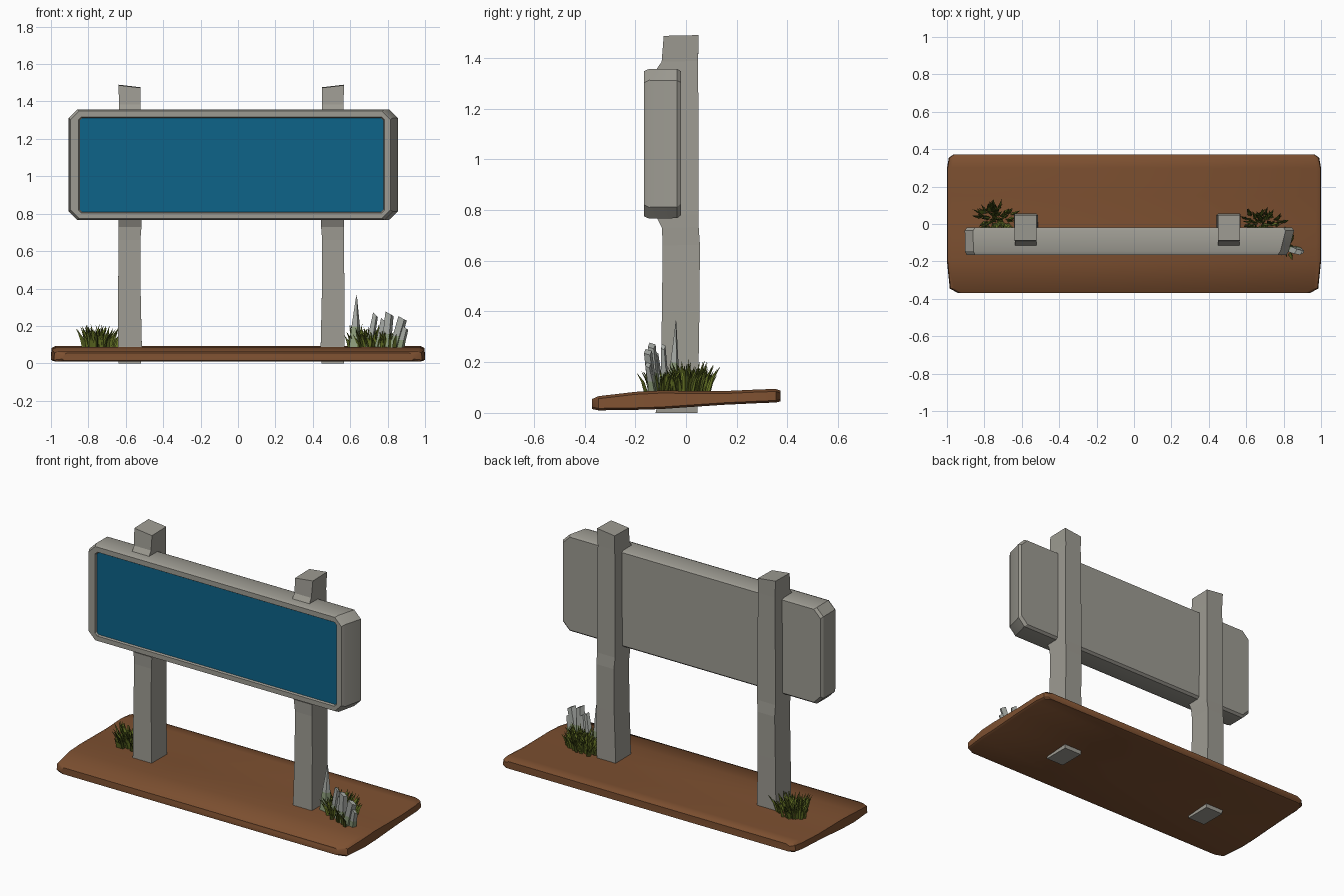
import bpy, bmesh, math, random
from mathutils import Vector

if "Cube" in bpy.data.objects:
    bpy.data.objects.remove(bpy.data.objects["Cube"])

random.seed(4)


def mat(name, rgb):
    m = bpy.data.materials.new(name)
    m.diffuse_color = (*rgb, 1)
    m.use_nodes = True
    m.node_tree.nodes["Principled BSDF"].inputs["Base Color"].default_value = m.diffuse_color
    return m


GREY = mat("stone_grey", (0.34, 0.33, 0.29))
BLUE = mat("panel_blue", (0.004, 0.125, 0.25))
BROWN = mat("earth_brown", (0.205, 0.08, 0.03))
GREEN = mat("grass_green", (0.13, 0.17, 0.018))
OLIVE = mat("grass_dark", (0.07, 0.09, 0.012))
PALE = mat("shard_pale_green", (0.27, 0.34, 0.2))
SHARD = mat("shard_grey", (0.40, 0.42, 0.39))


def finish(bm, name, mats, smooth=None):
    bmesh.ops.recalc_face_normals(bm, faces=bm.faces)
    me = bpy.data.meshes.new(name)
    bm.to_mesh(me)
    bm.free()
    ob = bpy.data.objects.new(name, me)
    bpy.context.collection.objects.link(ob)
    for m in mats:
        me.materials.append(m)
    if smooth:
        bpy.ops.object.select_all(action='DESELECT')
        ob.select_set(True)
        bpy.context.view_layer.objects.active = ob
        bpy.ops.object.shade_smooth_by_angle(angle=math.radians(smooth))
    return ob


def loft(bm, rings, idx=None):
    """Skin a list of equal-length point rings and cap both ends."""
    vs = [[bm.verts.new(p) for p in r] for r in rings]
    n = len(rings[0])
    for k in range(len(vs) - 1):
        for i in range(n):
            j = (i + 1) % n
            f = bm.faces.new((vs[k][i], vs[k][j], vs[k + 1][j], vs[k + 1][i]))
            if idx:
                f.material_index = idx[k]
    bm.faces.new(vs[0])
    f = bm.faces.new(vs[-1])
    if idx:
        f.material_index = idx[-1]


# Base slab: sections from front to back (y, half width, bottom, top)
bm = bmesh.new()
rings = []
for y, w, b, t in [(-.37, .94, .015, .055), (-.345, .985, .01, .066), (-.2, 1, .012, .083),
                   (-.1, 1, .015, .088), (0, 1, .022, .087), (.15, 1, .032, .086),
                   (.3, 1, .039, .093), (.355, .99, .041, .094), (.372, .965, .045, .088)]:
    rings.append([(-w + .012, y, b), (w - .012, y, b), (w, y, b + .008),
                  (w - .004, y, t - .01), (w - .025, y, t),
                  (-w + .025, y, t), (-w + .004, y, t - .01), (-w, y, b + .008)])
loft(bm, rings)
finish(bm, "base_slab", [BROWN], 35)

# Posts: slightly wavering square sections (z, centre shift, half width, front y, back y)
for name, cx, s in [("left_post", -.578, 1), ("right_post", .506, -1)]:
    bm = bmesh.new()
    rings = []
    for z, dx, h, y0, y1 in [(0, 0, .06, -.12, .045), (.09, 0, .064, -.1, .048),
                             (.4, -.003, .06, -.095, .053), (.66, -.002, .058, -.092, .055),
                             (.73, 0, .062, -.095, .05), (.78, 0, .062, -.12, .05),
                             (1.35, 0, .058, -.12, .048), (1.385, 0, .057, -.096, .048),
                             (1.48, -.002, .06, -.088, .049)]:
        x = cx + dx * s
        tilt = .007 * s if z > 1.4 else 0
        rings.append([(x - h, y0, z + tilt), (x + h, y0, z - tilt),
                      (x + h, y1, z - tilt + .003), (x - h, y1, z + tilt + .003)])
    rings[0] = [(p[0], p[1], 0) for p in rings[0]]
    loft(bm, rings)
    finish(bm, name, [GREY])


def octagon(x0, x1, z0, z1, c, y):
    return [(x0 + c, y, z0), (x1 - c, y, z0), (x1, y, z0 + c), (x1, y, z1 - c),
            (x1 - c, y, z1), (x0 + c, y, z1), (x0, y, z1 - c), (x0, y, z0 + c)]


# Sign board with rounded rim and shallow recess
bm = bmesh.new()
loft(bm, [octagon(-.895, .845, .78, 1.348, .045, -.02),
          octagon(-.905, .856, .768, 1.356, .045, -.035),
          octagon(-.904, .828, .766, 1.357, .045, -.145),
          octagon(-.895, .815, .775, 1.348, .045, -.165),
          octagon(-.852, .783, .804, 1.317, .015, -.165),
          octagon(-.848, .779, .808, 1.313, .015, -.15)])
finish(bm, "sign_board", [GREY], 30)

# Blue panel plate
bm = bmesh.new()
loft(bm, [octagon(-.846, .777, .81, 1.311, .012, -.149),
          octagon(-.846, .777, .81, 1.311, .012, -.155)])
finish(bm, "sign_panel", [BLUE])


def grass(name, a, b, r, count, height):
    """Clump of bent three-sided blades spread around the line a-b."""
    bm = bmesh.new()
    a, b = Vector((*a, .075)), Vector((*b, .075))
    for i in range(count):
        ang, q = random.uniform(0, math.tau), math.sqrt(random.random())
        out = Vector((math.cos(ang), math.sin(ang), 0))
        p = a.lerp(b, random.random()) + out * r * q
        h = height * random.uniform(.65, 1) * (1 - .25 * q)
        lean = out * h * (.1 + .4 * q)
        turn = random.uniform(0, math.tau)
        w = random.uniform(.010, .015)
        tri = [Vector((math.cos(turn + k * math.tau / 3) * w,
                       math.sin(turn + k * math.tau / 3) * w * .7, 0)) for k in range(3)]
        low = [bm.verts.new(p + t) for t in tri]
        mid = [bm.verts.new(p + t * .8 + lean * .35 + Vector((0, 0, h * .55))) for t in tri]
        tip = bm.verts.new(p + lean + Vector((0, 0, h)))
        for k in range(3):
            j = (k + 1) % 3
            for f in (bm.faces.new((low[k], low[j], mid[j], mid[k])),
                      bm.faces.new((mid[k], mid[j], tip))):
                f.material_index = i % 3 == 0
    finish(bm, name, [GREEN, OLIVE])


grass("left_grass", (-.78, .03), (-.71, .025), .062, 85, .15)
grass("right_grass_rear", (.63, .01), (.76, -.01), .058, 85, .15)
grass("right_grass_front", (.68, -.06), (.83, -.12), .045, 75, .12)

# Pale shards among the right grass (x, y, top z, half width, lean x, lean y, tip scale)
bm = bmesh.new()
for x, y, top, w, lx, ly, tip in [(.625, -.05, .355, .032, .01, .01, .08),
                                  (.70, -.08, .26, .025, .035, -.01, .5),
                                  (.75, -.10, .23, .025, .03, -.02, .6),
                                  (.79, -.12, .265, .027, .02, -.015, .8),
                                  (.83, -.13, .24, .028, .05, -.02, .8),
                                  (.865, -.13, .19, .022, .03, -.02, .7)]:
    rings = []
    for t, s in [(0, 1), (.45, .5 + .5 * max(tip, .4)), (1, tip)]:
        px, py, pz = x + lx * t, y + ly * t, .07 + (top - .07) * t
        rings.append([(px + w * s * u, py + w * s * v * .7, pz - .012 * u * (t == 1))
                      for u, v in [(-1, -.6), (.4, -1), (1, .5), (-.4, 1)]])
    loft(bm, rings, [0, 1])
finish(bm, "shards", [PALE, SHARD])
